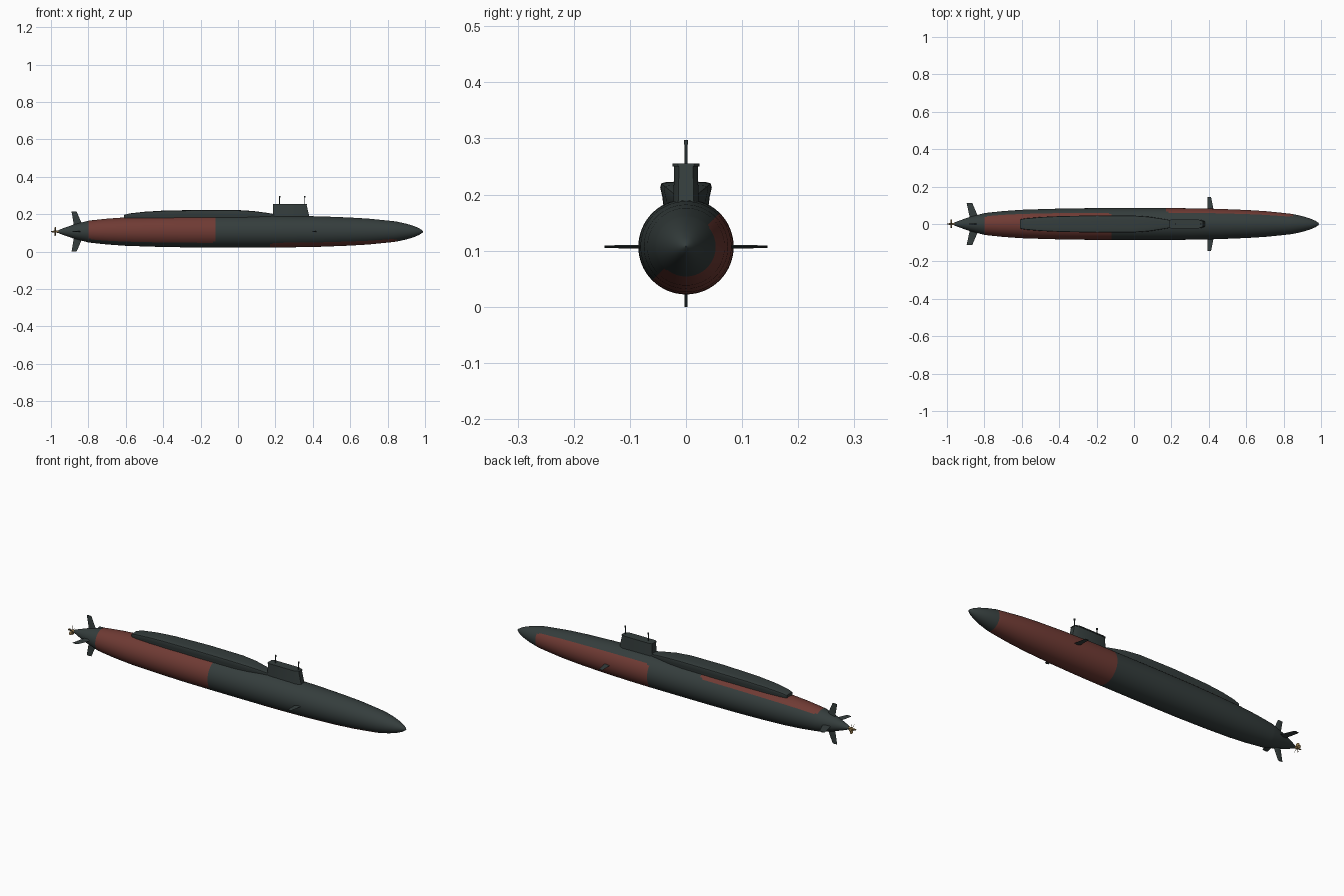
import bpy, bmesh, math
from mathutils import Matrix, Vector

cube = bpy.data.objects.get("Cube")
if cube:
    bpy.data.objects.remove(cube, do_unlink=True)

AXIS = 0.107  # height of the hull centreline


def material(name, rgb):
    m = bpy.data.materials.new(name)
    m.use_nodes = True
    m.diffuse_color = (*rgb, 1)
    m.node_tree.nodes["Principled BSDF"].inputs["Base Color"].default_value = (*rgb, 1)
    return m


GREY = material("dark green grey", (0.035, 0.047, 0.046))
RED = material("dull red", (0.16, 0.043, 0.034))
BRONZE = material("bronze", (0.25, 0.16, 0.06))


def finish(name, bm, mats, smooth=35):
    bmesh.ops.recalc_face_normals(bm, faces=bm.faces)
    me = bpy.data.meshes.new(name)
    bm.to_mesh(me)
    bm.free()
    for m in mats:
        me.materials.append(m)
    ob = bpy.data.objects.new(name, me)
    bpy.context.collection.objects.link(ob)
    bpy.ops.object.select_all(action='DESELECT')
    ob.select_set(True)
    bpy.context.view_layer.objects.active = ob
    bpy.ops.object.shade_smooth_by_angle(angle=math.radians(smooth))
    return ob


def loft(bm, rings):
    """Skin a list of equal-length closed rings and cap both ends."""
    vs = [[bm.verts.new(p) for p in r] for r in rings]
    n = len(vs[0])
    for a, b in zip(vs, vs[1:]):
        for i in range(n):
            j = (i + 1) % n
            bm.faces.new((a[i], a[j], b[j], b[i]))
    bm.faces.new(vs[0])
    bm.faces.new(vs[-1])


def circle(x, r, n):
    return [(x, r * math.cos(2 * math.pi * i / n), AXIS + r * math.sin(2 * math.pi * i / n))
            for i in range(n)]


# Hull: a body of revolution with two opposite half-round painted panels
profile = [(-0.96, 0.008), (-0.94, 0.016), (-0.88, 0.037), (-0.8, 0.058), (-0.785, 0.06),
           (-0.7, 0.069), (-0.6, 0.076), (-0.45, 0.081), (-0.3, 0.084), (-0.135, 0.085),
           (-0.12, 0.085), (0.17, 0.085), (0.185, 0.085), (0.3, 0.084), (0.45, 0.081),
           (0.6, 0.075), (0.7, 0.069), (0.8, 0.059), (0.835, 0.055), (0.85, 0.053),
           (0.9, 0.042), (0.94, 0.030), (0.97, 0.017), (0.985, 0.007), (0.99, 0.001)]
bm = bmesh.new()
loft(bm, [circle(x, r, 64) for x, r in profile])
for f in bm.faces:
    c = f.calc_center_median()
    r = math.hypot(c.y, c.z - AXIS)
    side = (c.z - AXIS - c.y) / max(r, 0.001)
    aft = -0.8 < c.x < -0.12
    fore = 0.17 < c.x < 0.85
    # The narrow end bands stop short of the panel edge to round its corners
    limit = 0.2 if c.x < -0.785 or -0.135 < c.x < 0.185 or c.x > 0.835 else 0
    if (aft and side > limit) or (fore and -side > limit):
        f.material_index = 1
finish("hull", bm, [GREY, RED])

# Raised casing behind the sail: x, half width, top height
stations = [(-0.61, 0.024, 0.196), (-0.58, 0.030, 0.204), (-0.5, 0.037, 0.213),
            (-0.4, 0.042, 0.219), (-0.2, 0.046, 0.223), (0.0, 0.045, 0.222),
            (0.08, 0.039, 0.217), (0.15, 0.028, 0.208), (0.2, 0.020, 0.200)]
bm = bmesh.new()
rings = []
for x, w, top in stations:
    drop = top - 0.17
    half = [(0.85 * w, top - drop), (0.92 * w, top - 0.5 * drop), (w, top - 0.2 * drop),
            (0.96 * w, top - 0.06 * drop), (0.8 * w, top - 0.02 * drop), (0.4 * w, top)]
    rings.append([(x, y, z) for y, z in half] + [(x, -y, z) for y, z in reversed(half)])
loft(bm, rings)
finish("casing", bm, [GREY])


# Sail with a thin overhanging roof
def sail_ring(z, rear, front, w):
    c = 0.012
    pts = [(rear, w * 0.8), (rear + c, w), (front - 2 * c, w), (front, w * 0.6)]
    return [(x, y, z) for x, y in pts] + [(x, -y, z) for x, y in reversed(pts)]


bm = bmesh.new()
loft(bm, [sail_ring(0.17, 0.185, 0.385, 0.023), sail_ring(0.25, 0.188, 0.367, 0.021)])
finish("sail", bm, [GREY], 25)
bm = bmesh.new()
loft(bm, [sail_ring(0.25, 0.186, 0.369, 0.024), sail_ring(0.255, 0.186, 0.368, 0.024)])
finish("sail_roof", bm, [GREY], 25)


# Masts with small heads
def cylinder(name, centre, r1, r2, depth, mat, axis='Z', sides=12):
    bm = bmesh.new()
    turn = Matrix.Rotation(math.pi / 2, 4, 'Y') if axis == 'X' else Matrix()
    bmesh.ops.create_cone(bm, cap_ends=True, segments=sides, radius1=r1, radius2=r2,
                          depth=depth, matrix=Matrix.Translation(centre) @ turn)
    return finish(name, bm, [mat])


for label, x in (("aft", 0.222), ("fore", 0.357)):
    cylinder(label + "_mast", (x, 0, 0.27), 0.0024, 0.0024, 0.04, GREY)
    cylinder(label + "_mast_head", (x, 0, 0.293), 0.004, 0.004, 0.008, GREY)


# Control surfaces: tapered foils swung around the hull axis
def fin(name, angle, root, tip, reach, thick):
    bm = bmesh.new()
    rings = []
    for (rear, front), span, t in ((root, 0.02, thick), (tip, reach, thick * 0.6)):
        mid = rear + 0.6 * (front - rear)
        rings.append([(rear, span, 0), (mid, span, t), (front, span, 0), (mid, span, -t)])
    loft(bm, rings)
    bm.transform(Matrix.Translation((0, 0, AXIS)) @ Matrix.Rotation(angle, 4, 'X'))
    finish(name, bm, [GREY])


for label, angle in (("left", 0), ("right", math.pi)):
    fin(label + "_bow_plane", angle, (0.393, 0.437), (0.392, 0.412), 0.145, 0.004)
    fin(label + "_stern_plane", angle, (-0.875, -0.825), (-0.895, -0.865), 0.113, 0.004)
for label, angle in (("upper", math.pi / 2), ("lower", -math.pi / 2)):
    fin(label + "_rudder", angle, (-0.875, -0.825), (-0.89, -0.863), 0.107, 0.004)

# Propeller: shaft hub and twisted blades
cylinder("propeller_hub", (-0.98, 0, AXIS), 0.003, 0.007, 0.04, BRONZE, 'X')
BLADES = 5
for i in range(BLADES):
    bm = bmesh.new()
    rings = []
    for span, chord, twist in ((0.004, 0.004, 0.6), (0.012, 0.007, 0.8),
                               (0.02, 0.008, 1.0), (0.025, 0.004, 1.1)):
        d = Vector((math.cos(twist), 0, math.sin(twist))) * chord
        n = Vector((-math.sin(twist), 0, math.cos(twist))) * 0.0008
        o = Vector((-0.977, span, 0))
        rings.append([o + d, o + n, o - d, o - n])
    loft(bm, rings)
    bm.transform(Matrix.Translation((0, 0, AXIS)) @ Matrix.Rotation(2 * math.pi * i / BLADES, 4, 'X'))
    finish(f"propeller_blade_{i + 1}", bm, [BRONZE], 50)
